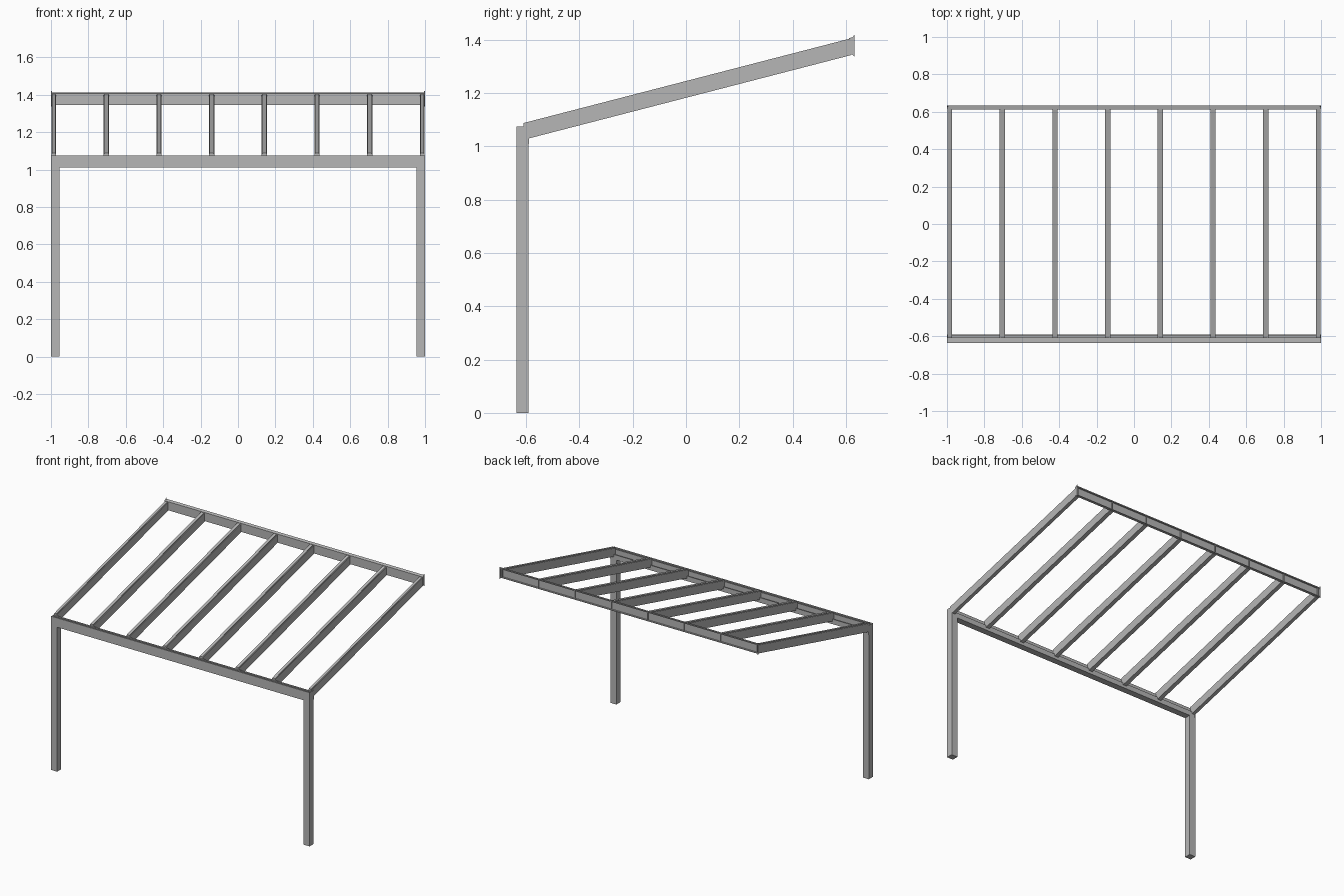
import bpy
import bmesh

cube = bpy.data.objects.get("Cube")
if cube:
    bpy.data.objects.remove(cube, do_unlink=True)


def material(name, value):
    mat = bpy.data.materials.new(name)
    mat.use_nodes = True
    colour = (value, value, value, 1)
    mat.diffuse_color = colour
    mat.node_tree.nodes["Principled BSDF"].inputs["Base Color"].default_value = colour
    return mat


grey = material("light aluminium grey", 0.47)


def finish(name, bm):
    bmesh.ops.recalc_face_normals(bm, faces=bm.faces)
    mesh = bpy.data.meshes.new(name)
    bm.to_mesh(mesh)
    bm.free()
    mesh.materials.append(grey)
    obj = bpy.data.objects.new(name, mesh)
    bpy.context.scene.collection.objects.link(obj)
    return obj


def extrude(name, points, vector):
    """Solid bar made by pushing a closed outline along a vector."""
    bm = bmesh.new()
    face = bm.faces.new([bm.verts.new(p) for p in points])
    moved = bmesh.ops.extrude_face_region(bm, geom=[face], use_keep_orig=True)
    verts = [v for v in moved["geom"] if isinstance(v, bmesh.types.BMVert)]
    bmesh.ops.translate(bm, verts=verts, vec=vector)
    return finish(name, bm)


def along_x(name, yz, x0, x1):
    return extrude(name, [(x0, y, z) for y, z in yz], (x1 - x0, 0, 0))


FRONT, INNER = -0.637, -0.592
SIDES = (("right", -1), ("left", 1))

# Posts under both ends of the gutter beam
for label, side in SIDES:
    along_x(label + "_post", [(FRONT, 0), (INNER, 0), (INNER, 1.01), (FRONT, 1.01)],
            side * 0.954, side)

# Gutter beam: hollow front box and an open channel behind it
gutter = [(FRONT, 1.01), (INNER, 1.01), (INNER, 1.045), (-0.597, 1.045),
          (-0.597, 1.017), (-0.608, 1.017), (-0.608, 1.075), (-0.616, 1.075),
          (-0.616, 1.07), (-0.627, 1.07), (-0.627, 1.075), (FRONT, 1.075)]
along_x("gutter_beam", gutter, -0.997, 0.997)
for label, side in SIDES:
    along_x(label + "_gutter_cap",
            [(FRONT, 1.01), (-0.59, 1.01), (-0.59, 1.075), (FRONT, 1.075)],
            side * 0.995, side)

# Wall rail: shallow channel with wide lips, open to the back
rail = [(0.616, 1.345), (0.633, 1.345), (0.633, 1.35), (0.622, 1.35),
        (0.622, 1.405), (0.633, 1.405), (0.633, 1.412), (0.612, 1.407),
        (0.612, 1.402), (0.616, 1.402)]
along_x("wall_rail", rail, -0.997, 0.997)

# Flared plates closing the rail ends
flare = [(0.614, 1.345), (0.625, 1.345), (0.633, 1.336), (0.633, 1.42),
         (0.625, 1.41), (0.614, 1.407)]
for label, side in SIDES:
    along_x(label + "_rail_cap", flare, side * 0.995, side)

# Sloping rafters with a narrower raised top
START, END, RISE = -0.61, 0.62, 0.318


def rafter(name, x, half):
    top = half - 0.004
    section = [(-half, 0), (half, 0), (half, 0.058), (top, 0.058), (top, 0.063),
               (-top, 0.063), (-top, 0.058), (-half, 0.058)]
    extrude(name, [(x + dx, START, 1.025 + dz) for dx, dz in section],
            (0, END - START, RISE))


SPACING = 0.2815
for i in range(8):
    x = (i - 3.5) * SPACING
    rafter(f"rafter_{i + 1}", x, 0.0125 if i in (0, 7) else 0.0145)
    # Small end plate where the rafter meets the wall rail
    along_x(f"rafter_bracket_{i + 1}",
            [(0.617, 1.347), (0.629, 1.347), (0.629, 1.406), (0.617, 1.406)],
            x - 0.003, x + 0.003)
